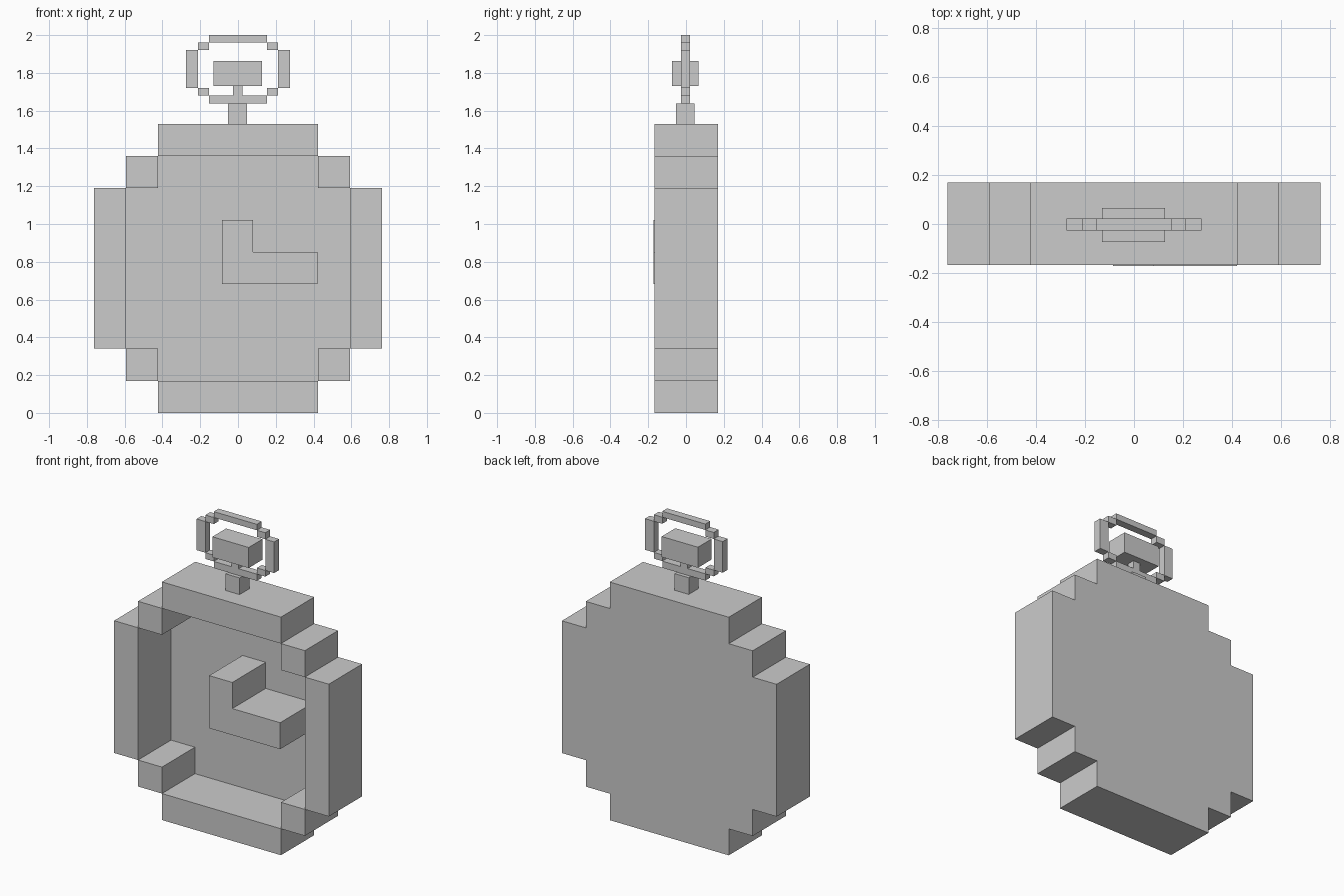
import bpy, bmesh

if "Cube" in bpy.data.objects:
    bpy.data.objects.remove(bpy.data.objects["Cube"])

BACK, FRONT = 0.17, -0.168


def prism(name, outline, y0, y1):
    """Extrude an x/z outline from y0 (front) to y1 (back)."""
    bm = bmesh.new()
    face = bm.faces.new([bm.verts.new((x, y0, z)) for x, z in outline])
    ext = bmesh.ops.extrude_face_region(bm, geom=[face])
    verts = [g for g in ext["geom"] if isinstance(g, bmesh.types.BMVert)]
    bmesh.ops.translate(bm, verts=verts, vec=(0, y1 - y0, 0))
    bmesh.ops.recalc_face_normals(bm, faces=bm.faces)
    mesh = bpy.data.meshes.new(name)
    bm.to_mesh(mesh)
    bm.free()
    obj = bpy.data.objects.new(name, mesh)
    bpy.context.collection.objects.link(obj)
    return obj


def block(name, x0, x1, z0, z1, y0, y1):
    return prism(name, [(x0, z0), (x1, z0), (x1, z1), (x0, z1)], y0, y1)


def stepped_ring(name, xs, zs, y0, y1):
    """Blocky ring: top and bottom bars, two side bars, four corner blocks."""
    a, b, c = xs
    z0, z1, z2, z3, z4, z5 = zs
    block(name + "_bottom", -a, a, z0, z1, y0, y1)
    block(name + "_top", -a, a, z4, z5, y0, y1)
    for s, side in ((-1, "left"), (1, "right")):
        block(f"{name}_{side}", s * b, s * c, z2, z3, y0, y1)
        block(f"{name}_lower_corner_{side}", s * a, s * b, z1, z2, y0, y1)
        block(f"{name}_upper_corner_{side}", s * a, s * b, z3, z4, y0, y1)


# Case rim
stepped_ring("case_rim", (0.423, 0.593, 0.763),
             (0, 0.17, 0.34, 1.19, 1.36, 1.53), FRONT, BACK)

# Thin dial plate closing the back of the case
quarter = [(0.593, 0.34), (0.593, 1.19), (0.423, 1.19), (0.423, 1.36)]
lower = [(0.423, 0.17), (0.423, 0.34)]
right = lower + quarter
prism("dial_plate", right + [(-x, z) for x, z in reversed(right)],
      BACK - 0.003, BACK)

# L-shaped clock hands rising from the dial
prism("clock_hands", [(-0.085, 0.682), (0.42, 0.682), (0.42, 0.852),
                      (0.08, 0.852), (0.08, 1.02), (-0.085, 1.02)],
      -0.172, BACK - 0.003)

# Neck, hanging loop and winding crown
block("neck", -0.052, 0.048, 1.53, 1.637, -0.052, 0.046)
stepped_ring("loop", (0.153, 0.213, 0.276),
             (1.637, 1.68, 1.72, 1.92, 1.962, 2.0), -0.027, 0.022)
block("crown_stem", -0.027, 0.023, 1.68, 1.73, -0.027, 0.022)
block("crown", -0.131, 0.127, 1.73, 1.862, -0.073, 0.066)
